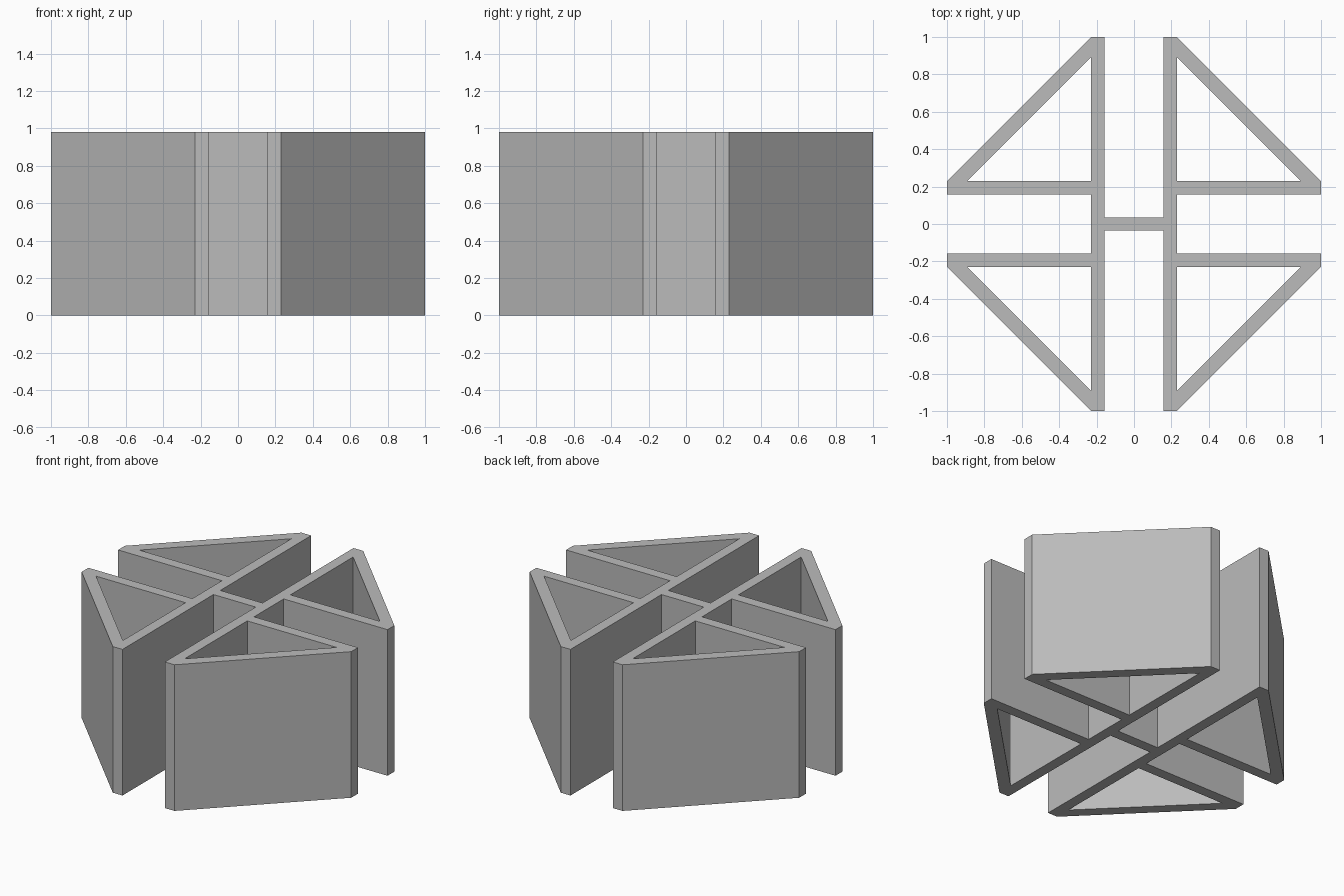
import bpy
import bmesh

cube = bpy.data.objects.get("Cube")
if cube:
    bpy.data.objects.remove(cube, do_unlink=True)

HEIGHT = 0.98
SLOT = 0.157     # half width of the open channels
WALL = 0.229     # outer side of the walls
TIP = 1.0        # outer reach
INNER = 0.893    # sharp corner of each triangular opening
BAR = 0.036      # half thickness of the middle web

grey = bpy.data.materials.new("plain grey")
grey.use_nodes = True
colour = (0.5, 0.5, 0.5, 1)
grey.diffuse_color = colour
grey.node_tree.nodes["Principled BSDF"].inputs["Base Color"].default_value = colour

# One quarter of the plan, as adjoining flat pieces
quarter = [
    [(0, 0), (SLOT, 0), (SLOT, BAR), (0, BAR)],                             # middle web
    [(SLOT, 0), (WALL, 0), (WALL, SLOT), (SLOT, SLOT), (SLOT, BAR)],        # long wall
    [(SLOT, SLOT), (WALL, SLOT), (WALL, WALL), (SLOT, WALL)],               # wall corner
    [(WALL, SLOT), (TIP, SLOT), (TIP, WALL), (INNER, WALL), (WALL, WALL)],  # side arm
    [(SLOT, WALL), (WALL, WALL), (WALL, INNER), (WALL, TIP), (SLOT, TIP)],  # long arm
    [(INNER, WALL), (TIP, WALL), (WALL, TIP), (WALL, INNER)],               # diagonal wall
]

# Mirror the quarter about both axes, weld it and raise it to full height
bm = bmesh.new()
for sx in (1, -1):
    for sy in (1, -1):
        for piece in quarter:
            ring = piece if sx * sy > 0 else piece[::-1]
            bm.faces.new([bm.verts.new((sx * x, sy * y, 0)) for x, y in ring])
bmesh.ops.remove_doubles(bm, verts=bm.verts[:], dist=0.0001)
raised = bmesh.ops.extrude_face_region(bm, geom=bm.faces[:], use_keep_orig=True)
top = [g for g in raised["geom"] if isinstance(g, bmesh.types.BMVert)]
bmesh.ops.translate(bm, verts=top, vec=(0, 0, HEIGHT))
bmesh.ops.recalc_face_normals(bm, faces=bm.faces[:])

mesh = bpy.data.meshes.new("slotted_frame")
bm.to_mesh(mesh)
bm.free()
mesh.materials.append(grey)
frame = bpy.data.objects.new("slotted_frame", mesh)
bpy.context.collection.objects.link(frame)
